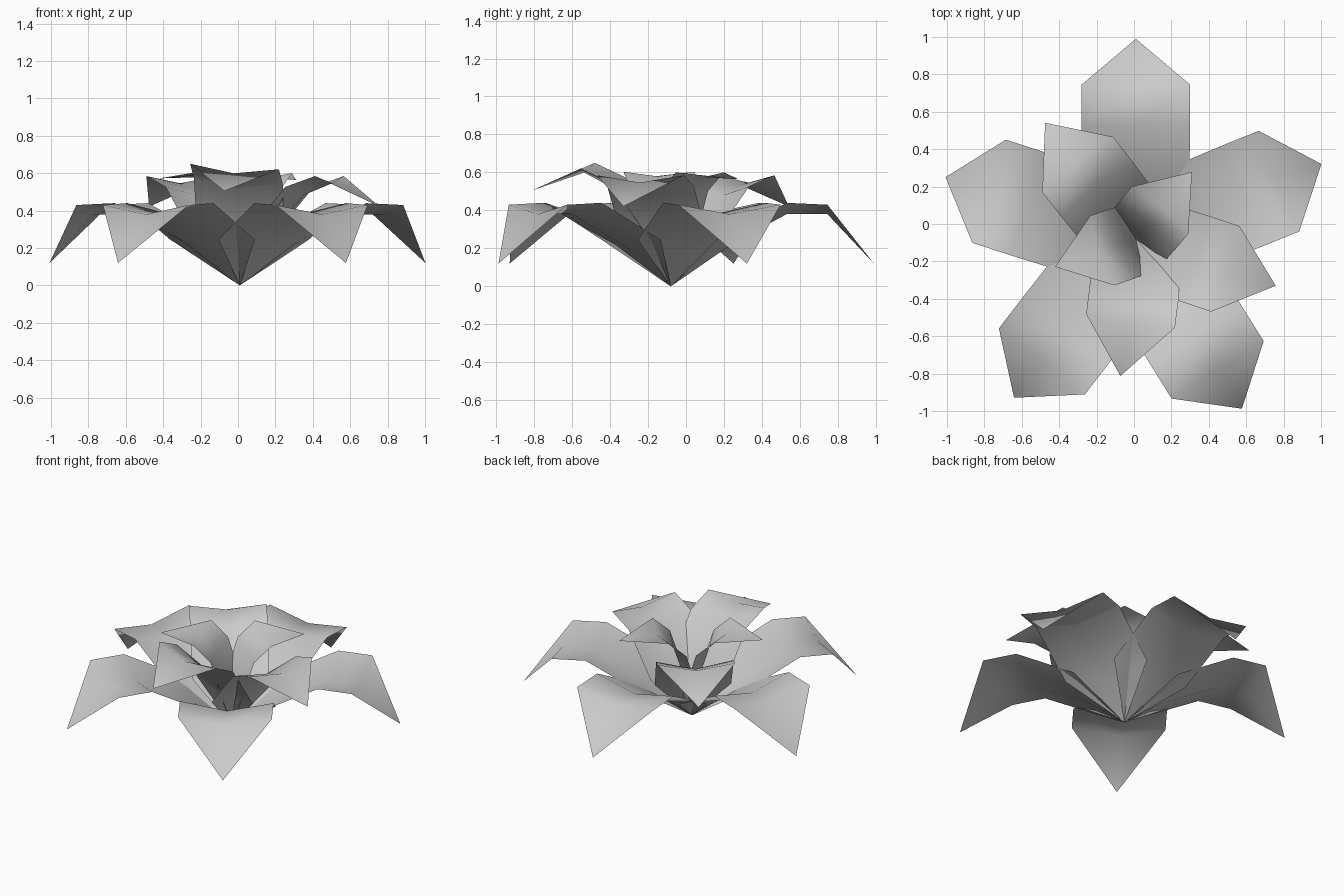
import bpy
import bmesh
from math import radians
from mathutils import Euler, Vector

cube = bpy.data.objects.get("Cube")
if cube:
    bpy.data.objects.remove(cube, do_unlink=True)

# Single petal colour
grey = bpy.data.materials.new("petal_grey")
grey.use_nodes = True
colour = (0.6, 0.6, 0.6, 1)
grey.diffuse_color = colour
grey.node_tree.nodes["Principled BSDF"].inputs["Base Color"].default_value = colour

# Petal cross rows: outward distance, height, half width, midrib dip
ROWS = [(0.24, 0.245, 0.285, 0.06),
        (0.61, 0.44, 0.29, 0.06),
        (0.825, 0.43, 0.29, 0.05)]
TIP = (0, 1.07, 0.12)
CENTRE = Vector((0.01, -0.08, 0))


def petal(name, heading, scale=1.0, tilt=0, roll=0):
    """Folded petal growing from the flower's base, pointing along heading."""
    turn = Euler((radians(tilt), radians(roll), radians(heading - 90)), 'XYZ').to_matrix()
    turn = (Euler((0, 0, radians(heading - 90))).to_matrix()
            @ Euler((radians(tilt), 0, 0)).to_matrix()
            @ Euler((0, radians(roll), 0)).to_matrix())
    bm = bmesh.new()

    def vert(co):
        return bm.verts.new(CENTRE + turn @ (Vector(co) * scale))

    base, tip = vert((0, 0, 0)), vert(TIP)
    rows = [[vert((-w, y, z)), vert((0, y, z - dip)), vert((w, y, z))]
            for y, z, w, dip in ROWS]
    for i in (0, 1):
        bm.faces.new((base, rows[0][i + 1], rows[0][i]))
        for low, high in zip(rows, rows[1:]):
            bm.faces.new((low[i], low[i + 1], high[i + 1], high[i]))
        bm.faces.new((rows[-1][i], rows[-1][i + 1], tip))
    for face in bm.faces:
        face.smooth = True
    mesh = bpy.data.meshes.new(name)
    bm.to_mesh(mesh)
    bm.free()
    mesh.materials.append(grey)
    bpy.context.collection.objects.link(bpy.data.objects.new(name, mesh))


# Outer ring of wide, open petals
for n, heading in enumerate((90, 162, 232.5, 302, 22)):
    petal(f"outer_petal_{n + 1}", heading)

# Middle ring, smaller and lifted
petal("middle_petal_1", 128, 0.83, 21.7)
petal("middle_petal_2", -18.5, 0.83, 21.7)
petal("middle_petal_3", 263, 0.83, 28, -4)

# Inner pair, nearly upright
petal("inner_petal_1", 50, 0.68, 44)
petal("inner_petal_2", 199, 0.68, 45)
